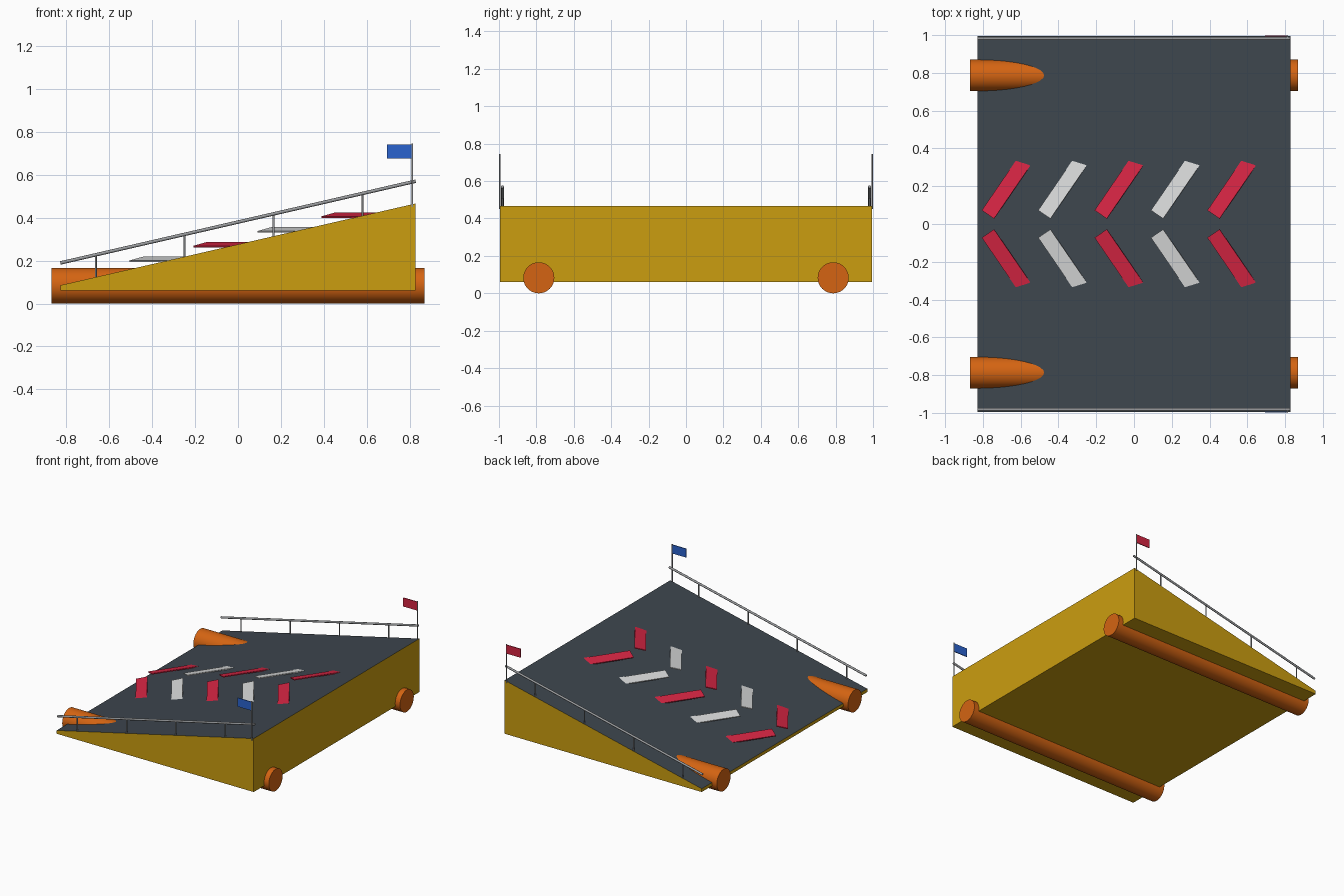
import bpy, bmesh, math
from mathutils import Vector, Matrix

if "Cube" in bpy.data.objects:
    bpy.data.objects.remove(bpy.data.objects["Cube"])


def material(name, rgb):
    m = bpy.data.materials.new(name)
    m.diffuse_color = (*rgb, 1)
    m.use_nodes = True
    m.node_tree.nodes["Principled BSDF"].inputs["Base Color"].default_value = m.diffuse_color
    return m


YELLOW = material("hull yellow", (0.60, 0.34, 0.005))
SLATE = material("deck slate", (0.047, 0.061, 0.076))
ORANGE = material("float orange", (0.66, 0.127, 0.006))
RED = material("crimson", (0.66, 0.018, 0.055))
WHITE = material("off white", (0.68, 0.69, 0.69))
STEEL = material("rail grey", (0.32, 0.33, 0.34))
BLUE = material("flag blue", (0.024, 0.125, 0.62))

HX, HY = 0.828, 0.994            # half size of the ramp
Z_BASE, Z_LOW, Z_HIGH = 0.06, 0.085, 0.466
SLOPE = (Z_HIGH - Z_LOW) / (2 * HX)
TILT = math.atan(SLOPE)


def deck_z(x):
    return Z_LOW + SLOPE * (x + HX)


def add_object(name, bm, *mats):
    bmesh.ops.recalc_face_normals(bm, faces=bm.faces)
    me = bpy.data.meshes.new(name)
    bm.to_mesh(me)
    bm.free()
    for m in mats:
        me.materials.append(m)
    ob = bpy.data.objects.new(name, me)
    bpy.context.collection.objects.link(ob)
    return ob


def box(name, size, matrix, mat):
    bm = bmesh.new()
    bmesh.ops.create_cube(bm, size=1, matrix=matrix @ Matrix.Diagonal((*size, 1)))
    return add_object(name, bm, mat)


def rod(name, a, b, radius, mat, sides=10):
    a, b = Vector(a), Vector(b)
    d = b - a
    bm = bmesh.new()
    bmesh.ops.create_cone(
        bm, cap_ends=True, segments=sides, radius1=radius, radius2=radius, depth=d.length,
        matrix=Matrix.Translation((a + b) / 2) @ d.to_track_quat('Z', 'Y').to_matrix().to_4x4())
    ob = add_object(name, bm, mat)
    for p in ob.data.polygons:
        p.use_smooth = len(p.vertices) == 4
    for e in ob.data.edges:          # keep the end rims crisp
        e.use_edge_sharp = abs((ob.data.vertices[e.vertices[0]].co
                                - ob.data.vertices[e.vertices[1]].co).length - d.length) > 1e-4
    return ob


# Wedge ramp: side profile extruded across, sloped face in deck colour
bm = bmesh.new()
profile = [(-HX, Z_BASE), (HX, Z_BASE), (HX, Z_HIGH), (-HX, Z_LOW)]
side = bm.faces.new([bm.verts.new((x, -HY, z)) for x, z in profile])
ext = bmesh.ops.extrude_face_region(bm, geom=[side])
bmesh.ops.translate(bm, vec=(0, 2 * HY, 0),
                    verts=[g for g in ext["geom"] if isinstance(g, bmesh.types.BMVert)])
ramp = add_object("ramp", bm, YELLOW, SLATE)
for p in ramp.data.polygons:
    p.material_index = 1 if p.normal.z > 0.5 else 0

for s, label in ((-1, "front"), (1, "back")):
    # Long float under the ramp
    rod(f"{label}_float", (-0.868, s * 0.787, 0.083), (0.868, s * 0.787, 0.083), 0.083, ORANGE, 40)

    # Handrail and its posts
    y = s * 0.982
    rod(f"{label}_rail", (-HX, y, deck_z(-HX) + 0.104), (HX, y, deck_z(HX) + 0.104), 0.008, STEEL)
    for i in range(4):
        x = -HX + 2 * HX * (0.1 + 0.25 * i)
        rod(f"{label}_post_{i + 1}", (x, y, deck_z(x) - 0.01), (x, y, deck_z(x) + 0.104), 0.005, STEEL)

    # Corner flag
    y = s * 0.995
    rod(f"{label}_flagpole", (0.812, y, 0.45), (0.812, y, 0.745), 0.0045, STEEL)
    box(f"{label}_flag", (0.118, 0.006, 0.066),
        Matrix.Translation((0.753, y, 0.708)), BLUE if s < 0 else RED)

    # Chevron bars: level along their length, tilted across it
    length, angle = 0.34, math.radians(34.4)
    for i in range(5):
        centre = (-0.773 + 0.2985 * i + math.sin(angle) * length / 2,
                  s * (0.05 + math.cos(angle) * length / 2),
                  0.137 + 0.2985 * SLOPE * i)
        m = (Matrix.Translation(centre) @ Matrix.Rotation(-s * angle, 4, 'Z')
             @ Matrix.Rotation(-TILT, 4, 'Y'))
        box(f"{label}_chevron_{i + 1}", (0.08, length, 0.007), m, WHITE if i % 2 else RED)
